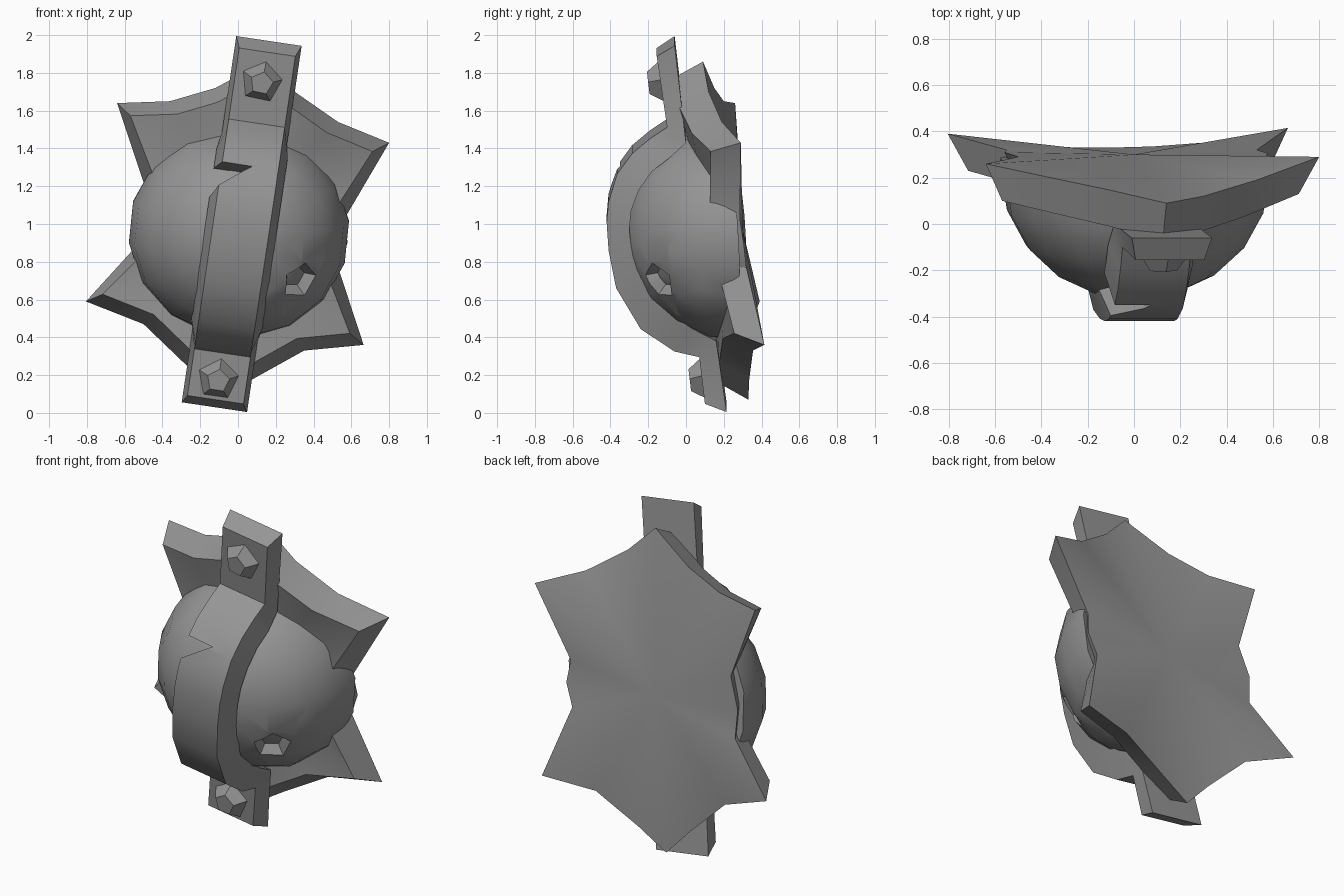
import bpy, bmesh, math
from mathutils import Vector, Matrix

if "Cube" in bpy.data.objects:
    bpy.data.objects.remove(bpy.data.objects["Cube"])

grey = bpy.data.materials.new("iron_grey")
grey.diffuse_color = (0.3, 0.3, 0.3, 1)
grey.use_nodes = True
grey.node_tree.nodes["Principled BSDF"].inputs["Base Color"].default_value = grey.diffuse_color


def smooth_object(ob):
    bpy.ops.object.select_all(action='DESELECT')
    ob.select_set(True)
    bpy.context.view_layer.objects.active = ob
    bpy.ops.object.shade_smooth_by_angle(angle=math.radians(32))


def finish(name, bm, smooth=True):
    bmesh.ops.recalc_face_normals(bm, faces=bm.faces)
    me = bpy.data.meshes.new(name)
    bm.to_mesh(me)
    bm.free()
    me.materials.append(grey)
    ob = bpy.data.objects.new(name, me)
    bpy.context.collection.objects.link(ob)
    if smooth:
        smooth_object(ob)
    return ob


def cut(ob, cutter):
    bpy.context.view_layer.objects.active = ob
    mod = ob.modifiers.new("cut", 'BOOLEAN')
    mod.operation = 'DIFFERENCE'
    mod.solver = 'EXACT'
    mod.object = cutter
    bpy.ops.object.modifier_apply(modifier=mod.name)
    bpy.data.objects.remove(cutter)
    smooth_object(ob)


def pentagon(name, pos, normal, r_in, r_out, depth, turn=0.0):
    """Pentagonal frustum, end r_out lies further along the normal."""
    bm = bmesh.new()
    bmesh.ops.create_cone(bm, cap_ends=True, segments=5, radius1=r_in,
                          radius2=r_out, depth=depth)
    rot = Vector(normal).to_track_quat('Z', 'Y').to_matrix().to_4x4()
    bm.transform(Matrix.Translation(pos) @ rot @ Matrix.Rotation(turn, 4, 'Z'))
    return finish(name, bm, False)


# Star plate: back outline (x, y, z), front outline shrunk and moved forward
outline = [(0.14, .09, 1.86), (0.30, .12, 1.70), (0.53, .19, 1.54), (0.80, .29, 1.43),
           (0.565, .285, 1.03), (0.58, .305, 0.90), (0.53, .32, 0.77), (0.665, .415, 0.36),
           (0.35, .355, 0.33), (0.08, .335, 0.18), (-0.10, .33, 0.07), (-0.25, .33, 0.23),
           (-0.50, .345, 0.47), (-0.805, .39, 0.59), (-0.55, .32, 0.87), (-0.56, .31, 1.04),
           (-0.50, .29, 1.22), (-0.64, .26, 1.64), (-0.36, .20, 1.65), (-0.12, .15, 1.72)]
hidden = (4, 5, 6, 14, 15, 16)          # waist points sunk inside the dome
bm = bmesh.new()
back = [bm.verts.new(p) for p in outline]
front = [bm.verts.new((x * (.85 if i in hidden else .89), y - .16, .97 + (z - .97) * .9))
         for i, (x, y, z) in enumerate(outline)]
back_mid = bm.verts.new((0, .30, .97))
front_mid = bm.verts.new((0, .14, .97))
n = len(outline)
for i in range(n):
    j = (i + 1) % n
    bm.faces.new((back[i], back[j], front[j], front[i]))
    bm.faces.new((back[j], back[i], back_mid))
    bm.faces.new((front[i], front[j], front_mid))
finish("star_plate", bm)

# Dome: squashed hemisphere, skirt longer at the sides, tilted with the plate
bm = bmesh.new()
bmesh.ops.create_uvsphere(bm, u_segments=16, v_segments=10, radius=1)
for v in bm.verts:
    if v.co.z < -.01:
        r = math.hypot(v.co.x, v.co.y)
        if r > .9:
            v.co.x, v.co.y = v.co.x / r, v.co.y / r
        v.co.z = -.01 - .1 * v.co.x ** 4
bm.transform(Matrix.Translation((0.005, .22, .955)) @ Matrix.Rotation(.12, 4, 'X')
             @ Matrix.Diagonal((.585, .545, .565, 1)) @ Matrix.Rotation(math.pi / 2, 4, 'X')
             @ Matrix.Rotation(.1, 4, 'Z'))

# Pentagonal dent: slice its outline into the dome, then push the inside in
nrm = Vector((.95, -1.25, -.88)).normalized()
mid = Vector((.325, -.14, .70))
side = nrm.cross(Vector((0, 0, 1))).normalized()
planes = []
for k in range(5):
    d = Matrix.Rotation(.3 + k * math.tau / 5, 3, nrm) @ side
    planes.append((mid + d * .085, d))
for co, no in planes:
    near = [f for f in bm.faces if (f.calc_center_median() - mid).length < .28]
    geom = set(near)
    for f in near:
        geom.update(f.edges)
        geom.update(f.verts)
    bmesh.ops.bisect_plane(bm, geom=list(geom), dist=1e-5, plane_co=co, plane_no=no)
inside = [f for f in bm.faces if (f.calc_center_median() - mid).length < .15
          and all((f.calc_center_median() - co).dot(no) < 0 for co, no in planes)]
if inside:
    ret = bmesh.ops.extrude_face_region(bm, geom=inside)
    bmesh.ops.delete(bm, geom=[f for f in inside if f.is_valid], context='FACES')
    for v in [g for g in ret["geom"] if isinstance(g, bmesh.types.BMVert)]:
        v.co = mid + (v.co - mid) * .6 - nrm * .05
dome = finish("dome", bm)

# Strap: bevelled band, stations are (front y, front z, back y, back z)
stations = [(-.155, 1.92, -.06, 1.98), (-.10, 1.54, .0, 1.46), (-.19, 1.48, -.09, 1.38),
            (-.285, 1.40, -.18, 1.31), (-.365, 1.29, -.25, 1.21), (-.41, 1.14, -.29, 1.10),
            (-.42, 1.03, -.30, 1.00), (-.41, .88, -.29, .90), (-.37, .68, -.24, .74),
            (-.24, .46, -.11, .57), (-.06, .34, .03, .47), (.07, .31, .16, .40),
            (.10, .06, .215, .02)]
bm = bmesh.new()
rings = []
for i, (yf, zf, yb, zb) in enumerate(stations):
    wide = .175 if i in (0, 1, 11, 12) else .19
    rings.append([bm.verts.new(p) for p in
                  ((-.15, yf, zf), (.15, yf, zf), (wide, yb, zb), (-wide, yb, zb))])
for a, b in zip(rings, rings[1:]):
    for k in range(4):
        m = (k + 1) % 4
        bm.faces.new((a[k], a[m], b[m], b[k]))
bm.faces.new(rings[0])
bm.faces.new(rings[-1])
pivot = Vector((0, 0, .97))
bm.transform(Matrix.Translation((.015, 0, .97)) @ Matrix.Rotation(.148, 4, 'Y')
             @ Matrix.Translation(-pivot))
strap = finish("strap", bm)

# Crack cut into the left edge of the strap, sloping down toward the back
bm = bmesh.new()
tri = [(-.3, 1.365), (.075, 1.305), (-.3, 1.07)]
ends = [[bm.verts.new((x, y, z - .3 * (y + .35))) for x, z in tri] for y in (-.7, .1)]
for e in ends:
    bm.faces.new(e)
for k in range(3):
    m = (k + 1) % 3
    bm.faces.new((ends[0][k], ends[0][m], ends[1][m], ends[1][k]))
cut(strap, finish("crack_cutter", bm, False))

# Pentagonal bolts on both strap ends
pentagon("top_bolt", (.125, -.16, 1.75), (0, -1, -.12), .12, .062, .08, -.22)
pentagon("bottom_bolt", (-.105, .06, .175), (0, -1, -.12), .12, .062, .08, -.15)
